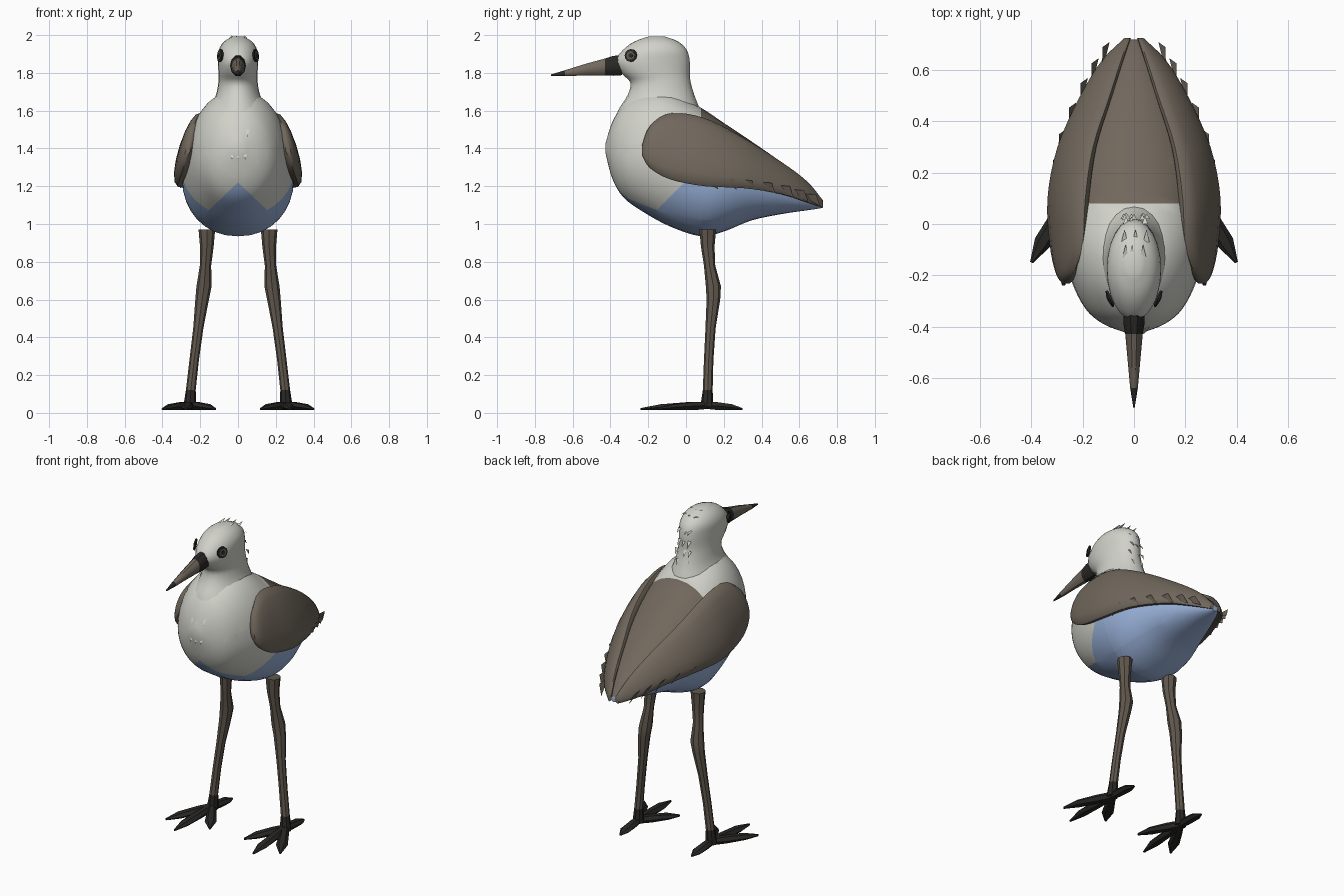
import bpy, bmesh, math, random
from mathutils import Vector

if "Cube" in bpy.data.objects:
    bpy.data.objects.remove(bpy.data.objects["Cube"])

random.seed(4)


def material(name, rgb):
    m = bpy.data.materials.new(name)
    m.diffuse_color = (*rgb, 1)
    m.use_nodes = True
    m.node_tree.nodes["Principled BSDF"].inputs["Base Color"].default_value = m.diffuse_color
    return m


WHITE = material("pale plumage", (0.64, 0.64, 0.59))
BROWN = material("brown plumage", (0.165, 0.138, 0.108))
BLUE = material("blue belly", (0.31, 0.43, 0.68))
DARK = material("dark horn", (0.022, 0.021, 0.019))
LEG = material("leg brown", (0.12, 0.098, 0.075))


def smooth_rows(rows, steps):
    """Catmull-Rom interpolation between rows of numbers."""
    out = []
    for i in range(len(rows) - 1):
        a, b = rows[max(i - 1, 0)], rows[i]
        c, d = rows[i + 1], rows[min(i + 2, len(rows) - 1)]
        for s in range(steps):
            t = s / steps
            out.append([0.5 * (2 * q + (r - p) * t + (2 * p - 5 * q + 4 * r - u) * t * t
                               + (3 * q - p - 3 * r + u) * t ** 3)
                        for p, q, r, u in zip(a, b, c, d)])
    return out + [list(rows[-1])]


def loft(rings):
    bm = bmesh.new()
    vs = [[bm.verts.new(p) for p in ring] for ring in rings]
    n = len(vs[0])
    for a, b in zip(vs, vs[1:]):
        for i in range(n):
            bm.faces.new((a[i], a[(i + 1) % n], b[(i + 1) % n], b[i]))
    bm.faces.new(vs[0])
    bm.faces.new(vs[-1])
    bmesh.ops.recalc_face_normals(bm, faces=bm.faces)
    return bm


def finish(bm, name, mats, rule=None, angle=40):
    if rule:
        bm.normal_update()
        for f in bm.faces:
            f.material_index = rule(f.calc_center_median(), f.normal)
    me = bpy.data.meshes.new(name)
    bm.to_mesh(me)
    bm.free()
    for m in mats:
        me.materials.append(m)
    ob = bpy.data.objects.new(name, me)
    bpy.context.collection.objects.link(ob)
    bpy.ops.object.select_all(action='DESELECT')
    ob.select_set(True)
    bpy.context.view_layer.objects.active = ob
    if angle:
        bpy.ops.object.shade_smooth_by_angle(angle=math.radians(angle))
    return ob


def angles(n):
    return [2 * math.pi * i / n for i in range(n)]


def tube(points, n):
    """Rings around a path of (x, y, z, radius) points, with horizontal sections."""
    return loft([[(x + r * math.cos(a), y + r * math.sin(a), z) for a in angles(n)]
                 for x, y, z, r in points])


# Body: sections along y as (y, bottom, top, half width)
body = [(-.425, 1.37, 1.43, .03), (-.39, 1.24, 1.54, .12), (-.33, 1.14, 1.63, .19),
        (-.22, 1.06, 1.70, .245), (-.08, .985, 1.70, .28), (.08, .935, 1.615, .295),
        (.2, .96, 1.535, .285), (.35, 1.02, 1.435, .23), (.52, 1.055, 1.315, .15),
        (.66, 1.075, 1.19, .07), (.72, 1.085, 1.12, .02)]
rings = []
for y, lo, hi, w in smooth_rows(body, 4):
    mid, h = lo + (hi - lo) * .45, hi - lo
    rings.append([(w * math.copysign(abs(math.cos(a)) ** .92, math.cos(a)), y,
                   mid + h * (.55 if math.sin(a) > 0 else .45) * math.sin(a))
                  for a in angles(32)])
bm = loft(rings)
# Cut clean colour borders: mantle edge, side of belly, front chevron
cuts = [((0, .08, 0), (0, 1, 0)), ((0, -.18, 1.05), (0, 1, -1.0)),
        ((0, 0, 1.22), (.95, 0, 1)), ((0, 0, 1.22), (-.95, 0, 1))]
for co, no in cuts:
    bmesh.ops.bisect_plane(bm, geom=bm.verts[:] + bm.edges[:] + bm.faces[:],
                           plane_co=co, plane_no=no)


def body_colour(c, n):
    if c.y > .08 and n.z > .05:
        return 1
    if c.z < 1.22 - .95 * abs(c.x) or c.y + .18 > c.z - 1.05:
        return 2 if n.z < .3 else 0
    return 0


finish(bm, "body", [WHITE, BROWN, BLUE], body_colour)

# Neck and head: sections along z as (z, front, back, half width)
head = [(1.50, -.39, .10, .20), (1.60, -.36, .075, .155), (1.68, -.31, .045, .118),
        (1.75, -.295, .025, .104), (1.80, -.345, .02, .104), (1.86, -.375, .02, .106),
        (1.92, -.335, .005, .102), (1.965, -.275, -.04, .075), (1.992, -.2, -.11, .03)]
finish(loft([[(w * math.cos(a), (f + b) / 2 + (b - f) / 2 * math.sin(a), z) for a in angles(24)]
             for z, f, b, w in smooth_rows(head, 3)]), "head_and_neck", [WHITE])

# Bill: dark base, brown blade, dark tip
bill = [(-.34, 1.785, 1.895, .04), (-.385, 1.782, 1.893, .042), (-.43, 1.785, 1.878, .034),
        (-.53, 1.785, 1.85, .025), (-.64, 1.782, 1.815, .015), (-.715, 1.783, 1.792, .003)]
finish(loft([[(w * math.cos(a), y, (lo + hi) / 2 + (hi - lo) / 2 * math.sin(a)) for a in angles(10)]
             for y, lo, hi, w in bill]), "bill", [DARK, BROWN],
       lambda c, n: 1 if -.66 < c.y < -.43 else 0)

# Wings: sections along y as (y, top x, top z, bottom x, bottom z, half thickness)
wing = [(-.232, .255, 1.42, .275, 1.36, .012), (-.19, .235, 1.52, .29, 1.295, .035),
        (-.08, .2, 1.587, .31, 1.235, .052), (.1, .19, 1.56, .32, 1.2, .055),
        (.3, .16, 1.46, .285, 1.19, .05), (.5, .095, 1.33, .2, 1.16, .042),
        (.64, .05, 1.225, .115, 1.115, .03), (.725, .02, 1.125, .03, 1.085, .012)]
legs = [(.165, .115, .97, .044), (.165, .115, .88, .036), (.172, .125, .78, .03),
        (.18, .145, .67, .04), (.19, .145, .6, .036), (.21, .13, .45, .027),
        (.232, .12, .28, .025), (.25, .115, .12, .026), (.255, .11, .03, .035)]
toes = [(.40, -.15), (.275, -.24), (.12, -.11), (.25, .30)]

for s, side in ((1, "right"), (-1, "left")):
    rings = []
    for y, tx, tz, bx, bz, t in smooth_rows(wing, 4):
        top, bot = Vector((tx, y, tz)), Vector((bx, y, bz))
        mid, up = (top + bot) / 2, (top - bot) / 2
        out = Vector((up.z, 0, -up.x)).normalized() * t
        ring = [mid + up * math.sin(a) + out * math.cos(a) for a in angles(16)]
        rings.append([(s * p.x, p.y, p.z) for p in ring])
    finish(loft(rings), side + "_wing", [BROWN])

    # Ragged feather tips along the lower wing edge
    bm = bmesh.new()
    for y, tx, tz, bx, bz, t in smooth_rows(wing, 4)[8:-3:2]:
        d = random.uniform(.01, .025)
        pts = [(bx + .01, y - .05, bz + .05), (bx + .008, y + .05, bz + .04),
               (bx - .02, y + .07, bz - d)]
        bm.faces.new([bm.verts.new((s * px, py, pz)) for px, py, pz in pts])
    finish(bm, side + "_wing_feather_tips", [BROWN], angle=0)

    # Leg
    finish(tube([(s * x, y, z, r) for x, y, z, r in legs], 8), side + "_leg", [LEG, DARK],
           lambda c, n: 1 if c.z < .14 else 0)

    # Foot: three front toes and one hind toe
    heel = Vector((s * .255, .11, .04))
    for i, (x, y) in enumerate(toes):
        tip = Vector((s * x, y, .02))
        across = (tip - heel).cross(Vector((0, 0, 1))).normalized()
        rings = []
        for k, w, h in ((-.06, .02, .022), (.3, .028, .024), (.7, .034, .018), (1, .006, .006)):
            c = heel.lerp(tip, k)
            c.z = max(c.z, h + .012)
            rings.append([c + across * w * math.cos(a) + Vector((0, 0, h * math.sin(a)))
                          for a in angles(6)])
        finish(loft(rings), f"{side}_toe_{i + 1}", [DARK], angle=30)

    # Eye: dark rim and brown iris with a dark pupil, as thin stacked discs
    for name, r, x, mat in (("eye_rim", .034, .094, DARK), ("iris", .023, .097, LEG),
                            ("pupil", .012, .1, DARK)):
        c, n = Vector((s * x, -.292, 1.892)), Vector((s, -.42, .12)).normalized()
        u = n.cross(Vector((0, 0, 1))).normalized()
        v = n.cross(u)
        finish(loft([[c + n * k + (u * math.cos(a) + v * math.sin(a)) * r for a in angles(12)]
                     for k in (-.004, .004)]), f"{side}_{name}", [mat], angle=30)

# Loose feather tufts on crown, nape and breast
bm = bmesh.new()
spots = [(.17, .025, 0, .04)] * 0
spots = [(-.13, 1.985, .05, .012), (-.07, 1.965, .05, .01), (.0, 1.9, .03, -.02),
         (.015, 1.84, .025, -.035), (.02, 1.78, .02, -.04), (.03, 1.72, .015, -.04),
         (-.4, 1.5, -.02, -.04), (-.415, 1.38, -.015, -.04)]
for y, z, dy, dz in spots:
    for x in (-.04, 0, .04):
        x += random.uniform(-.012, .012)
        pts = [(x - .012, y, z), (x + .012, y, z), (x, y + dy, z + dz)]
        bm.faces.new([bm.verts.new(p) for p in pts])
finish(bm, "feather_tufts", [WHITE], angle=0)
